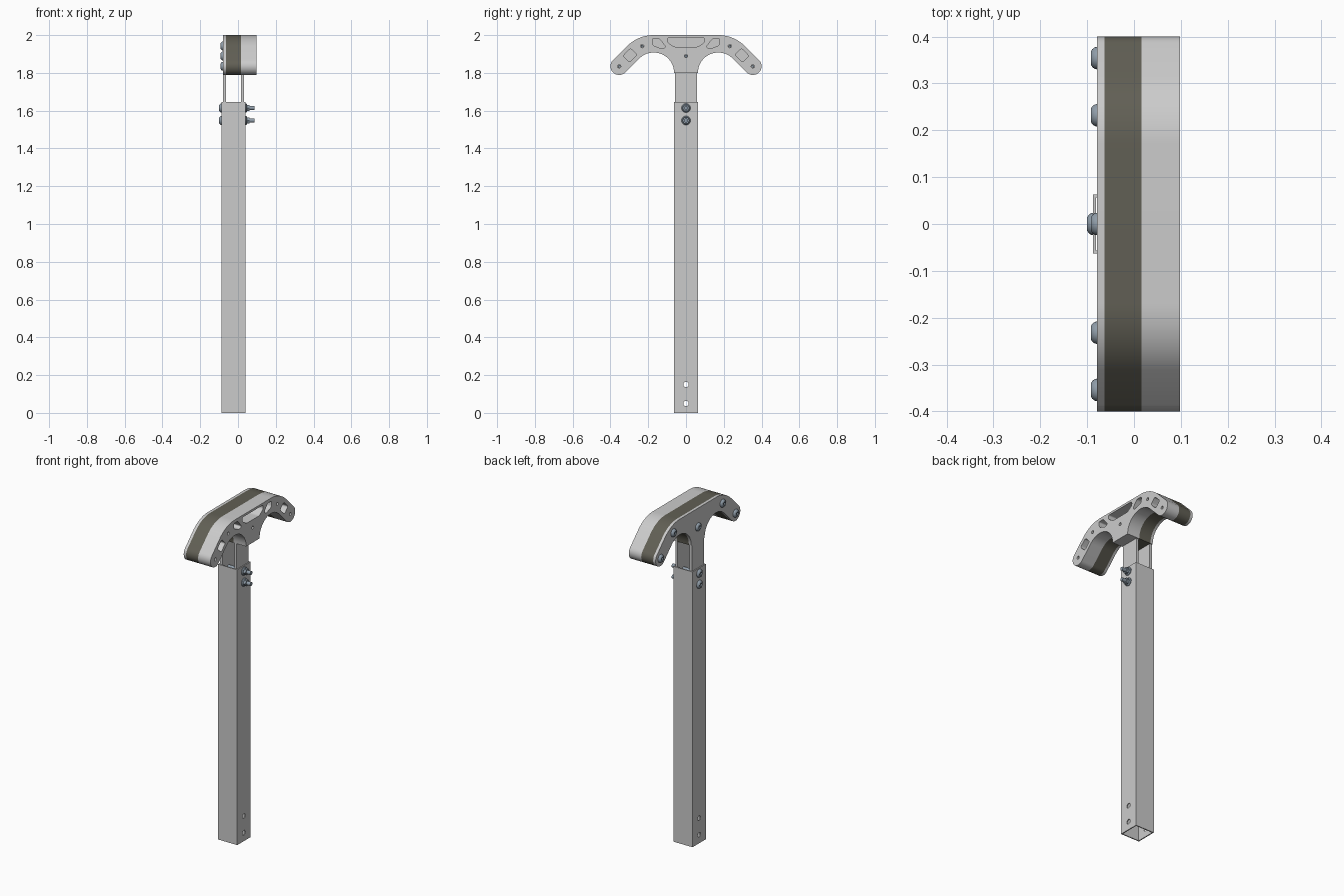
import bpy, bmesh
from math import cos, sin, pi, radians
from mathutils import Matrix, Vector

if "Cube" in bpy.data.objects:
    bpy.data.objects.remove(bpy.data.objects["Cube"])

ALONG_X = Matrix(((0, 0, 1, 0), (1, 0, 0, 0), (0, 1, 0, 0), (0, 0, 0, 1)))


def material(name, rgb):
    m = bpy.data.materials.new(name)
    m.diffuse_color = (*rgb, 1)
    m.use_nodes = True
    m.node_tree.nodes["Principled BSDF"].inputs["Base Color"].default_value = m.diffuse_color
    return m


dark = material("dark_core", (0.12, 0.115, 0.09))
steel = material("steel", (0.28, 0.34, 0.40))


def add_object(name, mesh, mat=None):
    ob = bpy.data.objects.new(name, mesh)
    bpy.context.collection.objects.link(ob)
    if mat:
        mesh.materials.append(mat)
    return ob


def arc(cx, cy, r, a0, a1, n=16):
    return [(cx + r * cos(radians(a0 + (a1 - a0) * i / n)),
             cy + r * sin(radians(a0 + (a1 - a0) * i / n))) for i in range(n + 1)]


def circle(cx, cy, r, n=20):
    return arc(cx, cy, r, 0, 360, n)[:-1]


def mirrored(pts):
    return [(-x, y) for x, y in reversed(pts)]


def rounded(pts, r, n=5):
    """Soften every corner with a short quadratic bend."""
    out = []
    for i, p in enumerate(pts):
        p = Vector(p)
        a = p + (Vector(pts[i - 1]) - p).normalized() * r
        b = p + (Vector(pts[(i + 1) % len(pts)]) - p).normalized() * r
        for k in range(n + 1):
            t = k / n
            out.append(tuple(a * (1 - t) ** 2 + p * 2 * t * (1 - t) + b * t * t))
    return out


def extrude(name, loops, lo, hi, frame=ALONG_X, mat=None):
    """Fill outline and holes, then extrude between lo and hi."""
    cu = bpy.data.curves.new(name + "_profile", 'CURVE')
    cu.dimensions, cu.fill_mode, cu.extrude = '2D', 'BOTH', (hi - lo) / 2
    for loop in loops:
        s = cu.splines.new('POLY')
        s.points.add(len(loop) - 1)
        for pt, (x, y) in zip(s.points, loop):
            pt.co = (x, y, 0, 1)
        s.use_cyclic_u = True
    tmp = bpy.data.objects.new(name + "_profile", cu)
    bpy.context.collection.objects.link(tmp)
    dg = bpy.context.evaluated_depsgraph_get()
    me = bpy.data.meshes.new_from_object(tmp.evaluated_get(dg))
    bpy.data.objects.remove(tmp)
    bm = bmesh.new()
    bm.from_mesh(me)
    bmesh.ops.remove_doubles(bm, verts=bm.verts, dist=1e-5)
    bm.transform(frame @ Matrix.Translation((0, 0, (lo + hi) / 2)))
    bmesh.ops.recalc_face_normals(bm, faces=bm.faces)
    bm.to_mesh(me)
    bm.free()
    me.materials.clear()
    return add_object(name, me, mat)


def lathe(name, profile, y, z, mat=None, n=24):
    """Turn (x, radius, is_hex) rings around an x axis through y, z."""
    bm = bmesh.new()
    rings = []
    for x, r, is_hex in profile:
        ring = []
        for i in range(n):
            a = 2 * pi * i / n
            q = r * cos(pi / 6) / cos(a % (pi / 3) - pi / 6) if is_hex else r
            ring.append(bm.verts.new((x, y + q * cos(a), z + q * sin(a))))
        rings.append(ring)
    for a, b in zip(rings, rings[1:]):
        for i in range(n):
            j = (i + 1) % n
            bm.faces.new((a[i], a[j], b[j], b[i]))
    bm.faces.new(rings[0])
    bm.faces.new(rings[-1])
    bmesh.ops.recalc_face_normals(bm, faces=bm.faces)
    me = bpy.data.meshes.new(name)
    bm.to_mesh(me)
    bm.free()
    return add_object(name, me, mat)


# Hollow square post with two cross holes near the foot
def square(h):
    return [(-0.024 + sx * h, sy * h) for sx, sy in ((-1, -1), (1, -1), (1, 1), (-1, 1))]


post = extrude("post", [square(0.063), square(0.057)], 0, 1.645, Matrix())
for hz in (0.05, 0.15):
    cutter = lathe("hole_cutter", [(-0.2, 0.014, False), (0.2, 0.014, False)], 0, hz)
    cutter.hide_render = True
    mod = post.modifiers.new("hole", 'BOOLEAN')
    mod.operation, mod.solver, mod.object = 'DIFFERENCE', 'EXACT', cutter
    bpy.context.view_layer.objects.active = post
    bpy.ops.object.modifier_apply(modifier=mod.name)
    bpy.data.objects.remove(cutter)

# Curved crosspiece outline, with and without the neck
half = (arc(0.171, 1.80, 0.108, 180, 45) + arc(0.354, 1.835, 0.046, 225, 405)
        + arc(0.171, 1.80, 0.2, 45, 90))
neck = [(0.057, 1.50), (0.057, 1.80)]
head_outline = half + mirrored(half)
plate_outline = neck + half + mirrored(neck + half)

# Pockets and bolt holes of the outer block
bolt_spots = [(0, 1.889)] + [(s * y, z) for s in (-1, 1) for y, z in ((0.232, 1.942), (0.354, 1.835))]
wing = rounded([(0.107, 1.938), (0.142, 1.982), (0.180, 1.98), (0.175, 1.945), (0.125, 1.927)], 0.010)
tip = rounded([(0.296 + u + v, 1.893 - u + v) for u, v in
               ((-0.02, -0.017), (0.02, -0.017), (0.02, 0.017), (-0.02, 0.017))], 0.012)
middle = rounded([(-0.06, 1.937), (0.06, 1.937), (0.098, 1.962), (0.098, 1.987),
                  (-0.098, 1.987), (-0.098, 1.962)], 0.010)
pockets = [middle, wing, mirrored(wing), tip, mirrored(tip)]
holes = [circle(y, z, 0.009) for y, z in bolt_spots]

# Layers of the crosspiece
extrude("back_plate", [plate_outline], -0.079, -0.063)
extrude("dark_core", [head_outline], -0.063, 0.016, mat=dark)
extrude("front_plate", [plate_outline], 0.016, 0.031)
extrude("outer_block", [head_outline] + pockets + holes, 0.031, 0.098)


# Button-head bolts with a hex socket
def bolt(name, base, shank_r, end, y, z):
    prof = [(base - 0.005, 0.010, True), (base - 0.013, 0.010, True), (base - 0.013, 0.014, False),
            (base - 0.010, 0.019, False), (base - 0.005, 0.023, False), (base, 0.024, False),
            (base, shank_r, False), (end, shank_r, False)]
    lathe(name, prof, y, z, steel)


for y, z in bolt_spots:
    bolt("head_bolt", -0.079, 0.007, 0.088, y, z)

# Two through bolts with flange nuts clamp the neck in the post
for z in (1.548, 1.614):
    bolt("post_bolt", -0.087, 0.011, 0.088, 0, z)
    lathe("flange_nut", [(0.039, 0.024, False), (0.043, 0.024, False), (0.048, 0.019, False),
                         (0.048, 0.019, True), (0.062, 0.019, True), (0.062, 0.011, False)], 0, z, steel)

# Smooth the curved faces, keep edges crisp
bpy.ops.object.select_all(action='SELECT')
bpy.context.view_layer.objects.active = post
bpy.ops.object.shade_smooth_by_angle(angle=radians(30))
